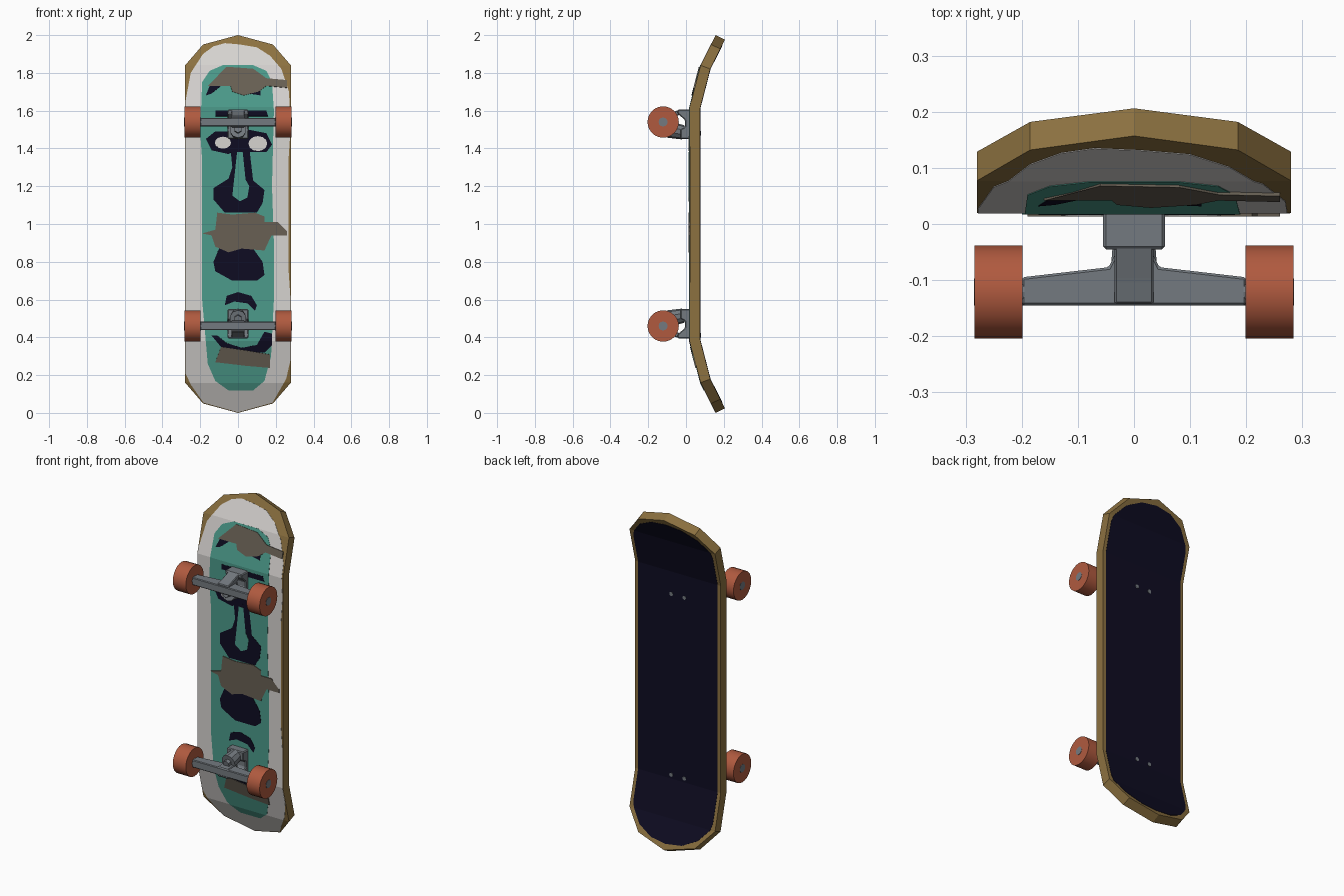
import bpy, bmesh, math
from mathutils import Vector

if "Cube" in bpy.data.objects:
    bpy.data.objects.remove(bpy.data.objects["Cube"])


def mat(name, r, g, b):
    lin = lambda c: ((c / 255 + 0.055) / 1.055) ** 2.4
    m = bpy.data.materials.new(name)
    m.diffuse_color = (lin(r), lin(g), lin(b), 1)
    m.use_nodes = True
    m.node_tree.nodes["Principled BSDF"].inputs["Base Color"].default_value = m.diffuse_color
    return m


WOOD = mat("wood", 140, 113, 64)
WHITE = mat("off_white", 214, 211, 208)
TEAL = mat("teal", 76, 155, 139)
NAVY = mat("navy", 14, 12, 34)
SCRAPE = mat("scraped_grey_brown", 104, 96, 84)
METAL = mat("grey_metal", 116, 122, 128)
RUST = mat("orange_wheel", 176, 90, 63)


def finish(name, bm, material, smooth=False):
    bmesh.ops.recalc_face_normals(bm, faces=bm.faces)
    me = bpy.data.meshes.new(name)
    bm.to_mesh(me)
    bm.free()
    me.materials.append(material)
    ob = bpy.data.objects.new(name, me)
    bpy.context.collection.objects.link(ob)
    if smooth:
        bpy.ops.object.select_all(action='DESELECT')
        ob.select_set(True)
        bpy.context.view_layer.objects.active = ob
        bpy.ops.object.shade_smooth_by_angle(angle=math.radians(35))
    return ob


# Side profile of the deck: distance from the middle, y, offset direction (y, z)
KNOTS = [(0, .02, 1, 0), (.62, .02, 1, 0), (.62, .02, 1, -.127),
         (.84, .077, .94, -.352), (1.0, .157, .894, -.447)]
KNOTS[0:2] = [(0, .02, 1, -.0), ]
THICK = .055


def on_deck(x, z, d):
    """Point of the bent deck, d being the depth behind its front surface."""
    s, a = (1 if z >= 1 else -1), min(abs(z - 1), 1.0)
    for k0, k1 in zip(KNOTS, KNOTS[1:]):
        if a <= k1[0] + 1e-6:
            break
    t = (a - k0[0]) / (k1[0] - k0[0])
    y, ny, nz = (k0[i] + t * (k1[i] - k0[i]) for i in (1, 2, 3))
    return Vector((x, y + d * ny, z + s * d * nz))


def bent_slab(name, pts, d0, d1, material):
    """Outline in hundredths (x, z), cut at the bends and wrapped on the deck."""
    bm = bmesh.new()
    bm.faces.new([bm.verts.new((x / 100, 0, z / 100)) for x, z in pts])
    bmesh.ops.triangulate(bm, faces=bm.faces[:])
    for z in (.16, .38, 1.62, 1.84):
        bmesh.ops.bisect_plane(bm, geom=bm.verts[:] + bm.edges[:] + bm.faces[:],
                               plane_co=(0, 0, z), plane_no=(0, 0, 1))
    ext = bmesh.ops.extrude_face_region(bm, geom=bm.faces[:], use_keep_orig=True)
    back = {g for g in ext["geom"] if isinstance(g, bmesh.types.BMVert)}
    for v in bm.verts:
        v.co = on_deck(v.co.x, v.co.z, d1 if v in back else d0)
    return finish(name, bm, material)


def paint(name, material, layer, pts):
    return bent_slab(name, pts, -.0014 * layer, .002, material)


def full(quarter):
    """Mirror a corner outline (from the right side to the top middle) four ways."""
    right = [(x, 200 - z) for x, z in reversed(quarter)] + quarter
    return right + [(-x, z) for x, z in reversed(right) if x > 0]


def oval(cx, cz, rx, rz, n=12):
    return [(cx + rx * math.cos(2 * math.pi * i / n),
             cz + rz * math.sin(2 * math.pi * i / n)) for i in range(n)]


# Deck and grip sheet
bent_slab("deck", full([(28, 184), (18.5, 195), (0, 200)]), 0, THICK, WOOD)
bent_slab("grip_sheet", full([(26, 180), (25, 184), (19, 191), (10, 195.5), (0, 196.8)]),
          THICK - .002, THICK + .0015, NAVY)

# Painted underside
paint("white_base", WHITE, 1, [
    (-27.8, 165), (-25, 180), (-18.5, 190), (-13, 194), (-7, 195.7), (1, 195), (10, 193.5),
    (17, 189), (23, 182), (27, 170), (27.8, 150), (26.8, 135), (26.8, 75), (27.8, 60),
    (27.8, 28), (25.5, 18), (18.3, 5.5), (0, .4), (-18.3, 5.5), (-25, 15), (-27.8, 21),
    (-27.8, 64), (-27, 66), (-27, 80), (-27.8, 82)])
paint("teal_panel", TEAL, 2, [
    (-18, 166), (-19, 175), (-15, 181), (-8, 184), (8, 184), (15, 181), (18, 175), (19, 160),
    (18, 120), (19, 90), (19, 60), (17.5, 30), (14, 17), (8, 12), (-5, 12), (-12, 17),
    (-16, 26), (-19, 60), (-18, 120), (-20, 148)])
paint("brow_bar", NAVY, 3, [(-12, 157), (-12, 160), (15, 160), (16, 157)])
paint("top_mark_left", NAVY, 3, [(-17, 168), (-15, 173), (-10, 176), (-9, 173), (-14, 169)])
paint("top_mark_right", NAVY, 3, [(6, 169), (8, 173), (12, 172), (12, 168)])
paint("eye_mask", NAVY, 3, [
    (-12, 149), (-17, 145), (-14, 139), (-5, 137), (0, 140), (6, 138), (15, 138),
    (18, 142), (15, 148), (5, 150), (0, 147), (-5, 149)])
paint("eye_left", WHITE, 4, oval(-8, 143, 4.3, 3.2))
paint("eye_right", WHITE, 4, oval(10.5, 142.5, 5, 4))
paint("nose_shape", NAVY, 3.2, [
    (-4, 140), (6, 140), (6.5, 128), (8, 123), (14, 118), (13, 111), (10, 106), (-7, 106),
    (-13, 113), (-13, 119), (-5, 124), (-3, 130)])
paint("nose_inside", TEAL, 4.2, [
    (-.5, 138), (2.5, 138), (2.5, 126), (6, 120), (5, 114), (1, 112), (-3, 115), (0, 124)])
paint("mouth_shape", NAVY, 3, [
    (-10, 87), (8, 87), (13, 80), (14, 73), (10, 70), (-3, 70), (-12, 75), (-13, 80)])
paint("arch_shape", NAVY, 3, [
    (-7, 57), (-6, 62), (0, 64), (7, 62), (10, 57), (9, 54), (5, 58), (-2, 59)])
paint("lower_smile", NAVY, 3, [
    (-14, 41), (-11, 41), (-6, 37), (2, 34.5), (10, 36), (14, 43), (18, 42), (18, 36),
    (14, 32), (2, 32), (-9, 35)])
paint("scrape_top", SCRAPE, 5, [
    (-16, 173), (-11, 177), (-6, 183), (8, 182), (15, 177), (26, 176), (26, 172), (15, 173),
    (11, 170), (3, 168), (-3, 170), (-4, 173)])
paint("scrape_middle", SCRAPE, 5, [
    (-19, 95), (-12, 97), (-11, 106), (-3, 105), (9, 106), (14, 104), (14, 101), (21, 101),
    (22, 99), (18, 98), (26, 96), (26, 94), (17, 94), (14, 86), (2, 87), (-5, 85),
    (-12, 88), (-14, 94)])
paint("scrape_bottom", SCRAPE, 5, [(-12, 27), (-9, 35), (5, 33), (17, 31), (17, 24), (5, 25)])


# Trucks: every part is built for the upper truck and mirrored about z = 1 for the lower
def truck_part(name, bm, material, smooth=False):
    low = bm.copy()
    for v in low.verts:
        v.co.z = 2 - v.co.z
    finish("upper_" + name, bm, material, smooth)
    finish("lower_" + name, low, material, smooth)


def prism(pts, depth, to_co, bevel=0):
    bm = bmesh.new()
    rings = [[bm.verts.new(to_co(p, q, d)) for p, q in pts] for d in depth]
    bm.faces.new(rings[0])
    bm.faces.new(rings[1][::-1])
    for i in range(len(pts)):
        j = (i + 1) % len(pts)
        bm.faces.new((rings[0][i], rings[1][i], rings[1][j], rings[0][j]))
    bmesh.ops.recalc_face_normals(bm, faces=bm.faces)
    if bevel:
        bmesh.ops.bevel(bm, geom=bm.edges[:], offset=bevel, segments=1, affect='EDGES')
    return bm


def rod(a, b, r0, r1=None, n=24):
    a, b = Vector(a), Vector(b)
    bm = bmesh.new()
    bmesh.ops.create_cone(bm, cap_ends=True, segments=n, radius1=r0,
                          radius2=r0 if r1 is None else r1, depth=(b - a).length)
    m = (b - a).to_track_quat('Z', 'Y').to_matrix().to_4x4()
    m.translation = (a + b) / 2
    bm.transform(m)
    return bm


side = lambda y, z, x: (x, y, z)
plan = lambda x, y, z: (x, y, z)

truck_part("base_plate", prism(
    [(.022, 1.45), (.022, 1.605), (-.045, 1.605), (-.045, 1.585), (-.005, 1.55),
     (-.005, 1.515), (-.03, 1.50), (-.03, 1.45)], (-.055, .055), side, .005), METAL)
truck_part("hanger", prism(
    [(-.2, -.145), (.2, -.145), (.2, -.095), (.045, -.077), (.03, -.047),
     (-.03, -.047), (-.045, -.077), (-.2, -.095)], (1.517, 1.562), plan, .004), METAL)
truck_part("pivot_arm", prism(
    [(-.143, 1.515), (-.143, 1.57), (-.10, 1.582), (-.04, 1.603), (-.03, 1.585),
     (-.065, 1.555), (-.085, 1.51)], (-.035, .035), side, .004), METAL)
truck_part("bushing", rod((0, -.015, 1.485), (0, -.09, 1.50), .038, .044, 10), METAL)
truck_part("kingpin_nut", rod((0, -.085, 1.499), (0, -.112, 1.504), .021, n=6), METAL)

# Wheels, hubs and axle ends
for s, label in ((-1, "left"), (1, "right")):
    c = lambda x: (s * x, -.121, 1.54)
    truck_part(label + "_wheel", rod(c(.199), c(.284), .083), RUST, True)
    truck_part(label + "_hub", rod(c(.195), c(.2855), .024, n=12), METAL)

# Bolt heads showing through the grip sheet
for i, (x, z) in enumerate([(-.043, 1.48), (.043, 1.48), (-.043, .41), (.043, .41)]):
    finish(f"bolt_{i + 1}", rod((x, .07, z), (x, .0785, z), .012, n=8), METAL)
